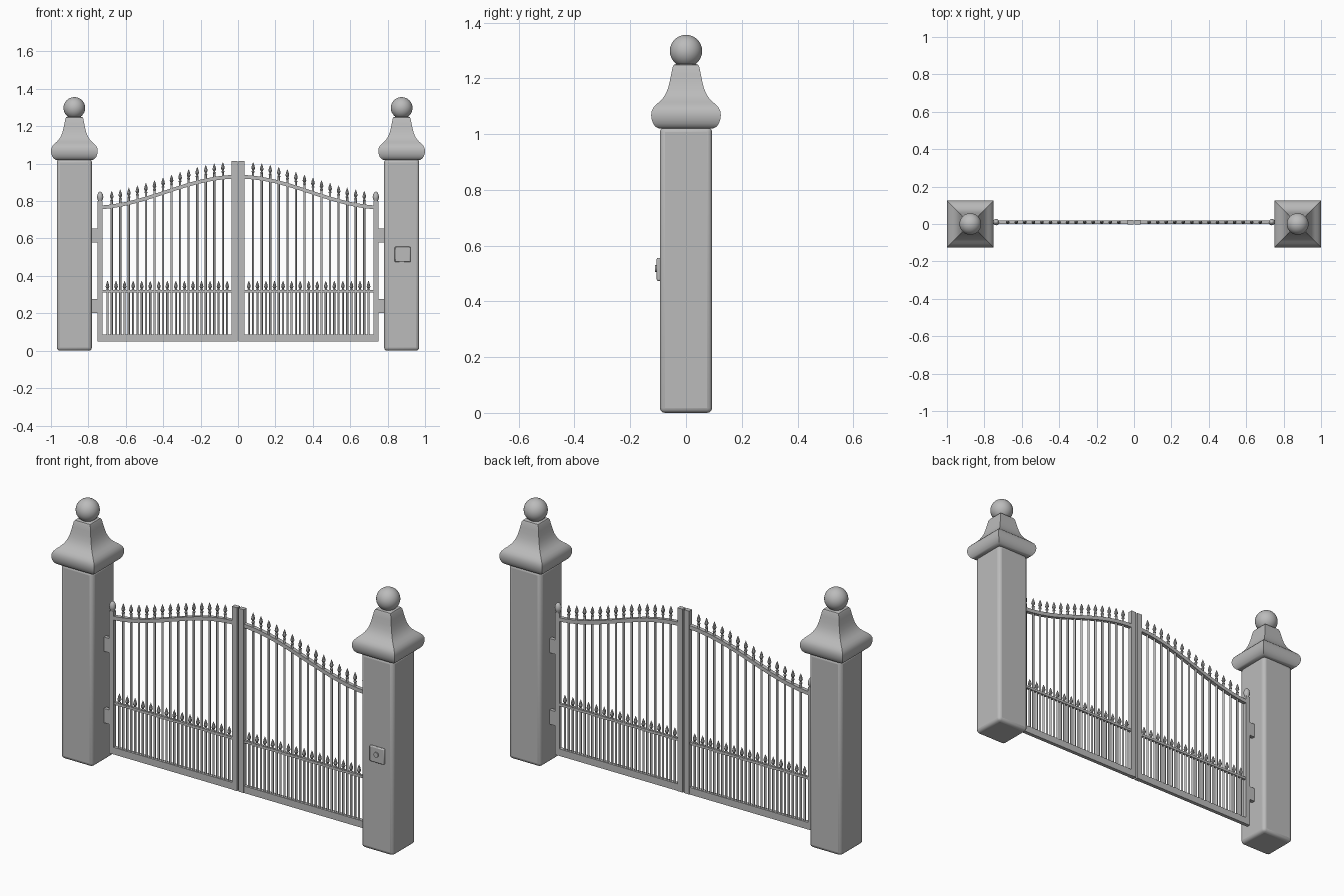
import bpy, bmesh, math
from mathutils import Vector

if "Cube" in bpy.data.objects:
    bpy.data.objects.remove(bpy.data.objects["Cube"])

grey = bpy.data.materials.new("stone_grey")
grey.diffuse_color = (0.5, 0.5, 0.5, 1)
grey.use_nodes = True
grey.node_tree.nodes["Principled BSDF"].inputs["Base Color"].default_value = grey.diffuse_color
GY = 0.01          # depth position of the gate leaves


def finish(bm, name, smooth=None, bevel=0, segments=2):
    bmesh.ops.recalc_face_normals(bm, faces=bm.faces)
    me = bpy.data.meshes.new(name)
    bm.to_mesh(me)
    bm.free()
    ob = bpy.data.objects.new(name, me)
    bpy.context.collection.objects.link(ob)
    me.materials.append(grey)
    if bevel:
        mod = ob.modifiers.new("bevel", 'BEVEL')
        mod.width, mod.segments = bevel, segments
    if smooth:
        bpy.ops.object.select_all(action='DESELECT')
        ob.select_set(True)
        bpy.context.view_layer.objects.active = ob
        bpy.ops.object.shade_smooth_by_angle(angle=math.radians(smooth))
    return ob


def add_box(bm, x0, x1, y0, y1, z0, z1):
    vs = bmesh.ops.create_cube(bm, size=1)["verts"]
    for v in vs:
        v.co = Vector(((x0 + x1) / 2 + v.co.x * (x1 - x0),
                       (y0 + y1) / 2 + v.co.y * (y1 - y0),
                       (z0 + z1) / 2 + v.co.z * (z1 - z0)))


def box(name, *dims, **kw):
    bm = bmesh.new()
    add_box(bm, *dims)
    return finish(bm, name, **kw)


def add_lathe(bm, profile, sides, x, y, z=0, turn=0.0):
    """Rings of (radius, height) around a vertical axis, closed at both ends."""
    rings = []
    for r, h in profile:
        rings.append([bm.verts.new((x + r * math.cos(turn + math.tau * i / sides),
                                    y + r * math.sin(turn + math.tau * i / sides), z + h))
                      for i in range(sides)])
    for a, b in zip(rings, rings[1:]):
        for i in range(sides):
            j = (i + 1) % sides
            bm.faces.new((a[i], a[j], b[j], b[i]))
    bm.faces.new(rings[0][::-1])
    bm.faces.new(rings[-1])


def rail_height(x):
    return 0.765 + 0.165 * (0.5 + 0.5 * math.cos(math.pi * x / 0.78))


# half width and height of the square pillar cap
CAP = [(0.088, 1.02), (0.100, 1.021), (0.110, 1.027), (0.118, 1.038), (0.123, 1.052),
       (0.125, 1.068), (0.123, 1.083), (0.117, 1.095), (0.107, 1.106), (0.094, 1.117),
       (0.082, 1.130), (0.072, 1.146), (0.064, 1.166), (0.058, 1.190), (0.053, 1.215),
       (0.048, 1.240), (0.044, 1.248), (0.036, 1.251)]
# spear tip, measured from the top of its bar
SPEAR = [(0.004, -0.004), (0.008, 0.0), (0.008, 0.004), (0.004, 0.008),
         (0.010, 0.020), (0.007, 0.034), (0.0006, 0.052)]
ACORN = [(0.011, 0.0), (0.011, 0.006), (0.015, 0.014), (0.017, 0.026),
         (0.014, 0.040), (0.008, 0.050), (0.001, 0.054)]
STEP = 0.0457

for side, s in (("left", -1), ("right", 1)):
    # Pillar with cap and ball
    px = 0.875 * s
    box(side + "_pillar", px - 0.094, px + 0.094, -0.094, 0.094, 0, 1.025,
        bevel=0.018, segments=3, smooth=40)
    bm = bmesh.new()
    add_lathe(bm, [(r * math.sqrt(2), h) for r, h in CAP], 4, px, 0, 0, math.pi / 4)
    finish(bm, side + "_pillar_cap", smooth=40)
    bm = bmesh.new()
    bmesh.ops.create_uvsphere(bm, u_segments=32, v_segments=16, radius=0.058)
    bmesh.ops.translate(bm, verts=bm.verts, vec=(px, 0, 1.298))
    finish(bm, side + "_pillar_ball", smooth=60)

    # Gate frame: outer stile, meeting stile and bottom rail
    def span(a, b):
        return sorted((a * s, b * s))
    d = 0.01
    box(side + "_outer_stile", *span(0.724, 0.75), GY - d, GY + d, 0.05, 0.80)
    box(side + "_meeting_stile", *span(0.004, 0.034), GY - 0.012, GY + 0.012, 0.05, 1.015)
    box(side + "_bottom_rail", *span(0.03, 0.73), GY - d, GY + d, 0.05, 0.087)
    box(side + "_middle_rail", *span(0.03, 0.73), GY - 0.007, GY + 0.007, 0.311, 0.324)
    bm = bmesh.new()
    add_lathe(bm, ACORN, 12, 0.737 * s, GY, 0.797)
    finish(bm, side + "_stile_finial", smooth=40)

    # Curved top rail
    bm = bmesh.new()
    n, prev = 28, None
    for i in range(n + 1):
        x = 0.03 + 0.70 * i / n
        z = rail_height(x)
        ring = [bm.verts.new((x * s, GY + dy, z + dz))
                for dy, dz in ((-d, -d), (d, -d), (d, d), (-d, d))]
        if prev:
            for k in range(4):
                m = (k + 1) % 4
                bm.faces.new((prev[k], prev[m], ring[m], ring[k]))
        else:
            bm.faces.new(ring)
        prev = ring
    bm.faces.new(prev)
    finish(bm, side + "_top_rail", smooth=30)

    # Tall bars through the top rail and short bars in between
    tall, short, tips = bmesh.new(), bmesh.new(), bmesh.new()
    for i in range(14):
        x = 0.081 + STEP * i
        top = rail_height(x) + 0.030
        add_lathe(tall, [(0.0058, 0.08), (0.0058, top)], 8, x * s, GY)
        add_lathe(tips, SPEAR, 8, x * s, GY, top)
    for i in range(15):
        x = 0.058 + STEP * i
        add_lathe(short, [(0.0058, 0.08), (0.0058, 0.325)], 8, x * s, GY)
        add_lathe(tips, SPEAR, 8, x * s, GY, 0.322)
    finish(tall, side + "_tall_bars", smooth=50)
    finish(short, side + "_short_bars", smooth=50)
    finish(tips, side + "_spear_tips", smooth=30)

    # Hinges between pillar and outer stile
    for level, z in (("lower", 0.202), ("upper", 0.578)):
        box(f"{side}_{level}_hinge", *span(0.745, 0.79), GY - d, GY + d, z, z + 0.075)

# Lock plate and button on the front of the right pillar
box("lock_plate", 0.838, 0.922, -0.105, -0.09, 0.473, 0.556, bevel=0.005, smooth=40)
bm = bmesh.new()
bmesh.ops.create_cone(bm, cap_ends=True, segments=20, radius1=0.013, radius2=0.013, depth=0.014)
for v in bm.verts:
    v.co = Vector((0.88 + v.co.x, -0.104 + v.co.z, 0.518 + v.co.y))
finish(bm, "lock_button", smooth=40)
